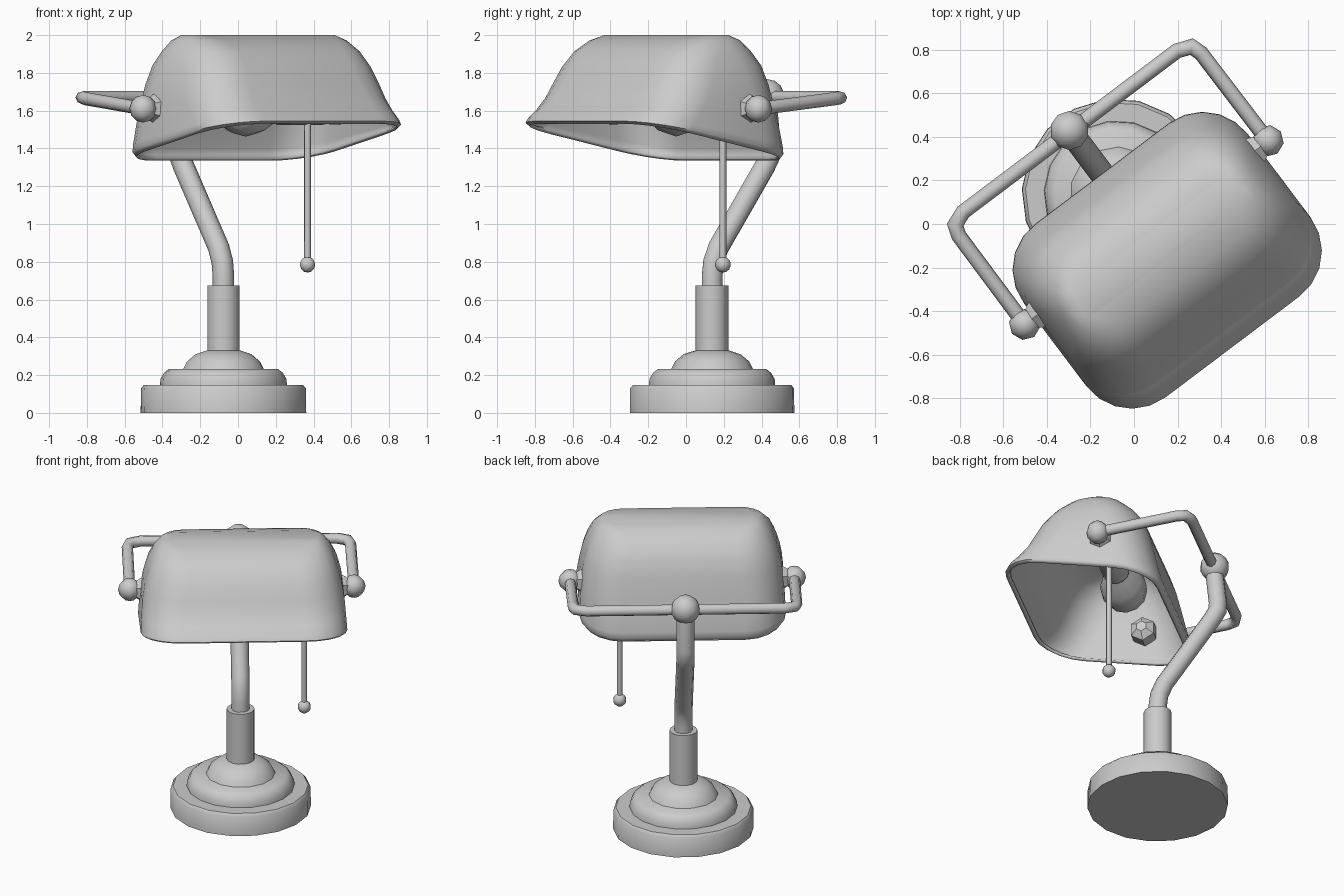
import bpy, bmesh, math
from mathutils import Matrix, Vector

if "Cube" in bpy.data.objects:
    bpy.data.objects.remove(bpy.data.objects["Cube"])

# Lamp frame: u = right, v = back, turned about z and placed at the base centre
PLACE = Matrix.Translation((-0.077, 0.138, 0)) @ Matrix.Rotation(math.radians(37), 4, 'Z')
AXIS_V, AXIS_Z = -0.222, 1.61         # tilt axis of the shade

grey = bpy.data.materials.new("plain_grey")
grey.diffuse_color = (0.6, 0.6, 0.6, 1)
grey.use_nodes = True
grey.node_tree.nodes["Principled BSDF"].inputs["Base Color"].default_value = grey.diffuse_color


def finish(bm, name, angle=40):
    bm.transform(PLACE)
    me = bpy.data.meshes.new(name)
    bm.to_mesh(me)
    bm.free()
    me.materials.append(grey)
    ob = bpy.data.objects.new(name, me)
    bpy.context.collection.objects.link(ob)
    bpy.ops.object.select_all(action='DESELECT')
    ob.select_set(True)
    bpy.context.view_layer.objects.active = ob
    bpy.ops.object.shade_smooth_by_angle(angle=math.radians(angle))
    return ob


def loft(bm, rings, cap_start=True, cap_end=True):
    vs = [[bm.verts.new(p) for p in r] for r in rings]
    n = len(vs[0])
    for a, b in zip(vs, vs[1:]):
        for i in range(n):
            j = (i + 1) % n
            bm.faces.new((a[i], a[j], b[j], b[i]))
    if cap_start:
        bm.faces.new(vs[0][::-1])
    if cap_end:
        bm.faces.new(vs[-1])


def lathe(name, profile, sides, turn=Matrix.Identity(4), angle=40):
    bm = bmesh.new()
    loft(bm, [[turn @ Vector((r * math.cos(2 * math.pi * i / sides),
                              r * math.sin(2 * math.pi * i / sides), z))
               for i in range(sides)] for r, z in profile])
    return finish(bm, name, angle)


def tube(name, path, radius, side, sides=8):
    """Sweep a circle along a planar path; side is the plane normal."""
    pts, side = [Vector(p) for p in path], Vector(side)
    rings = []
    for k, p in enumerate(pts):
        d0 = (p - pts[max(k - 1, 0)]).normalized()
        d1 = (pts[min(k + 1, len(pts) - 1)] - p).normalized()
        t = (d0 + d1).normalized()
        across = t.cross(side).normalized()
        stretch = 1 / max(t.dot(d1 if d1.length else d0), 0.5)
        rings.append([p + radius * (side * math.cos(a) + across * math.sin(a) * stretch)
                      for a in (2 * math.pi * i / sides for i in range(sides))])
    bm = bmesh.new()
    loft(bm, rings)
    bmesh.ops.recalc_face_normals(bm, faces=bm.faces)
    return finish(bm, name, 60)


def ball(name, centre, radius, seg=10, rings=7, angle=60):
    bm = bmesh.new()
    bmesh.ops.create_uvsphere(bm, u_segments=seg, v_segments=rings, radius=radius,
                              matrix=Matrix.Translation(centre))
    return finish(bm, name, angle)


# Stepped base, column
lathe("base_plate", [(0.439, 0), (0.437, 0.13), (0.422, 0.148)], 18)
lathe("base_middle_tier", [(0.337, 0.145), (0.334, 0.18), (0.315, 0.212), (0.288, 0.233)],
      18, angle=50)
lathe("base_top_tier", [(0.218, 0.23), (0.197, 0.272), (0.152, 0.31), (0.085, 0.332)], 14)
lathe("column", [(0.087, 0.32), (0.087, 0.675)], 14)

# Bent stem up to the rear joint
tube("stem", [(0, 0, 0.62), (0, 0, 0.72), (0, 0.01, 0.8), (0, 0.042, 0.875),
              (0, 0.35, 1.305), (0, 0.382, 1.36), (0, 0.386, 1.41), (0, 0.36, 1.67)],
     0.057, (1, 0, 0), 10)
ball("rear_joint", (0, 0.365, 1.675), 0.092)

# Yoke around the back of the shade
half = [(0.70, AXIS_V, AXIS_Z), (0.697, 0.285, 1.663), (0.68, 0.335, 1.668), (0.615, 0.36, 1.67)]
slope = Vector((0, -0.1, 1)).normalized()
tube("yoke", half + [(-u, v, z) for u, v, z in half[::-1]], 0.035, slope)

# Pivot hardware on both sides
for s, label in ((-1, "left"), (1, "right")):
    outward = Matrix.Translation((0, AXIS_V, AXIS_Z)) @ Matrix.Rotation(s * math.pi / 2, 4, 'Y')
    ball(label + "_pivot_knob", (s * 0.70, AXIS_V, AXIS_Z), 0.073, 8, 6)
    lathe(label + "_pivot_nut", [(0.035, 0.50), (0.083, 0.535), (0.083, 0.605),
                                 (0.075, 0.635), (0.045, 0.68)], 6, outward, 30)


# Shade: stacked rounded rectangles with a tilted rim
def shade_ring(half_w, front, back, r, z_front, z_back):
    pts = []
    for k, (cu, cv) in enumerate(((half_w - r, back - r), (r - half_w, back - r),
                                  (r - half_w, front + r), (half_w - r, front + r))):
        for i in range(6):
            a = math.pi / 2 * (k + i / 5)
            u, v = cu + r * math.cos(a), cv + r * math.sin(a)
            t = (v - front) / (back - front)
            pts.append((u, v, z_front + t * (z_back - z_front)))
    return pts


bm = bmesh.new()
loft(bm, [shade_ring(*row) for row in (
    (0.630, -0.862, 0.10, 0.25, 1.53, 1.335),
    (0.645, -0.88, 0.117, 0.26, 1.545, 1.36),
    (0.643, -0.865, 0.115, 0.26, 1.57, 1.40),
    (0.638, -0.805, 0.09, 0.25, 1.615, 1.50),
    (0.632, -0.755, 0.065, 0.25, 1.67, 1.61),
    (0.617, -0.715, 0.035, 0.25, 1.745, 1.735),
    (0.592, -0.67, 0.0, 0.24, 1.83, 1.84),
    (0.56, -0.60, -0.055, 0.22, 1.915, 1.915),
    (0.52, -0.50, -0.125, 0.16, 1.972, 1.972),
    (0.475, -0.38, -0.225, 0.05, 2.0, 2.0))], cap_start=False)
shade = finish(bm, "shade", 50)
wall = shade.modifiers.new("wall", 'SOLIDIFY')
wall.thickness, wall.offset = 0.02, -1

# Bulb and socket along the tilt axis
along_u = Matrix.Translation((0, AXIS_V, AXIS_Z)) @ Matrix.Rotation(math.pi / 2, 4, 'Y')
lathe("socket", [(0.06, 0.15), (0.085, 0.19), (0.085, 0.5), (0.05, 0.58)], 12, along_u)
lathe("bulb", [(0.02, -0.18), (0.08, -0.16), (0.13, -0.1), (0.147, -0.02),
               (0.13, 0.06), (0.085, 0.14), (0.06, 0.2)], 12, along_u, 60)

# Pull chain with a bead
tube("pull_chain", [(0.39, AXIS_V, 0.80), (0.39, AXIS_V, 1.56)], 0.018, (1, 0, 0))
ball("pull_bead", (0.39, AXIS_V, 0.785), 0.042)
